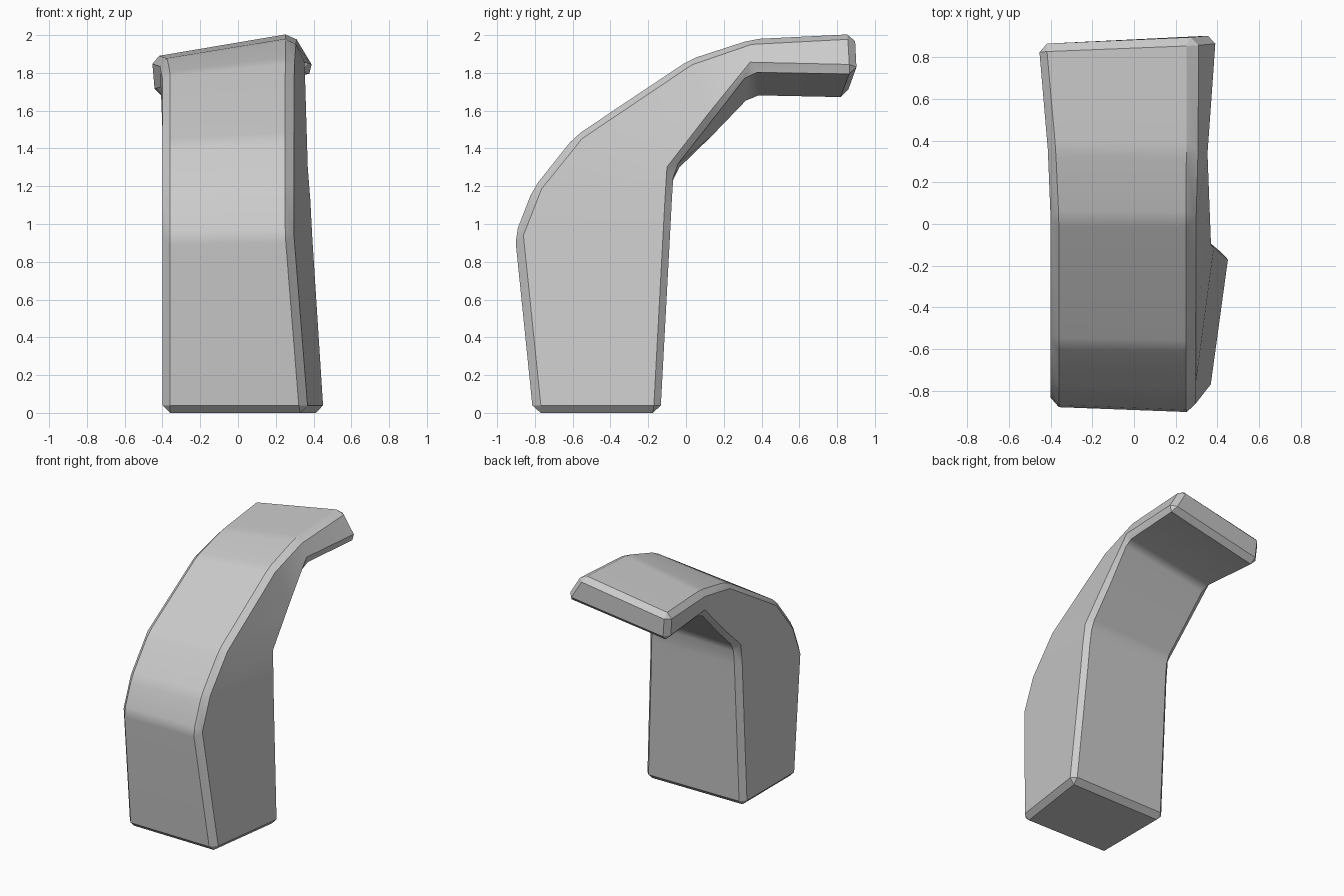
import bpy, bmesh, math

if "Cube" in bpy.data.objects:
    bpy.data.objects.remove(bpy.data.objects["Cube"])

# Stations along the bent post: outer-left, outer-right, inner-right, inner-left corners,
# then whether the outer / inner side has a real bend there
stations = [
    ((-.40, -.80, 0), (.365, -.81, 0), (.458, -.135, 0), (-.40, -.14, 0), 1, 1),
    ((-.40, -.88, .93), (.29, -.907, .94), (.398, -.085, .93), (-.40, -.09, .93), 1, 0),
    ((-.40, -.79, 1.16), (.29, -.81, 1.19), (.388, -.075, 1.12), (-.40, -.08, 1.12), 1, 0),
    ((-.40, -.58, 1.43), (.29, -.59, 1.465), (.375, -.065, 1.29), (-.40, -.065, 1.27), 1, 1),
    ((-.40, .02, 1.80), (.29, .02, 1.875), (.37, .135, 1.55), (-.40, .135, 1.46), 1, 0),
    ((-.415, .36, 1.87), (.29, .35, 1.985), (.375, .335, 1.81), (-.405, .345, 1.675), 1, 1),
    ((-.46, .865, 1.885), (.29, .895, 2.012), (.42, .907, 1.80), (-.44, .855, 1.665), 1, 1),
]

bm = bmesh.new()
weight = bm.edges.layers.float.new("bevel_weight_edge")
rings = [[bm.verts.new(p) for p in s[:4]] for s in stations]
for a, b in zip(rings, rings[1:]):
    for i in range(4):
        j = (i + 1) % 4
        bm.faces.new((a[i], a[j], b[j], b[i]))
bm.faces.new(rings[0][::-1])
bm.faces.new(rings[-1])
bmesh.ops.recalc_face_normals(bm, faces=bm.faces)


def mark(v1, v2):
    bm.edges.get((v1, v2))[weight] = 1.0


# Chamfer the long corners, both end caps and the profile bends
for a, b in zip(rings, rings[1:]):
    for i in range(4):
        mark(a[i], b[i])
for ring in (rings[0], rings[-1]):
    for i in range(4):
        mark(ring[i], ring[(i + 1) % 4])
for ring, s in zip(rings, stations):
    if s[4]:
        mark(ring[0], ring[1])
    if s[5]:
        mark(ring[2], ring[3])

mesh = bpy.data.meshes.new("bent_post")
bm.to_mesh(mesh)
bm.free()
post = bpy.data.objects.new("bent_post", mesh)
bpy.context.collection.objects.link(post)

bev = post.modifiers.new("chamfer", 'BEVEL')
bev.limit_method = 'WEIGHT'
bev.width = 0.04
bev.segments = 1

# Smooth bends, crisp chamfers
bpy.context.view_layer.objects.active = post
post.select_set(True)
bpy.ops.object.modifier_apply(modifier=bev.name)
bpy.ops.object.shade_smooth_by_angle(angle=math.radians(28))
wn = post.modifiers.new("weighted_normals", 'WEIGHTED_NORMAL')
wn.keep_sharp = True
